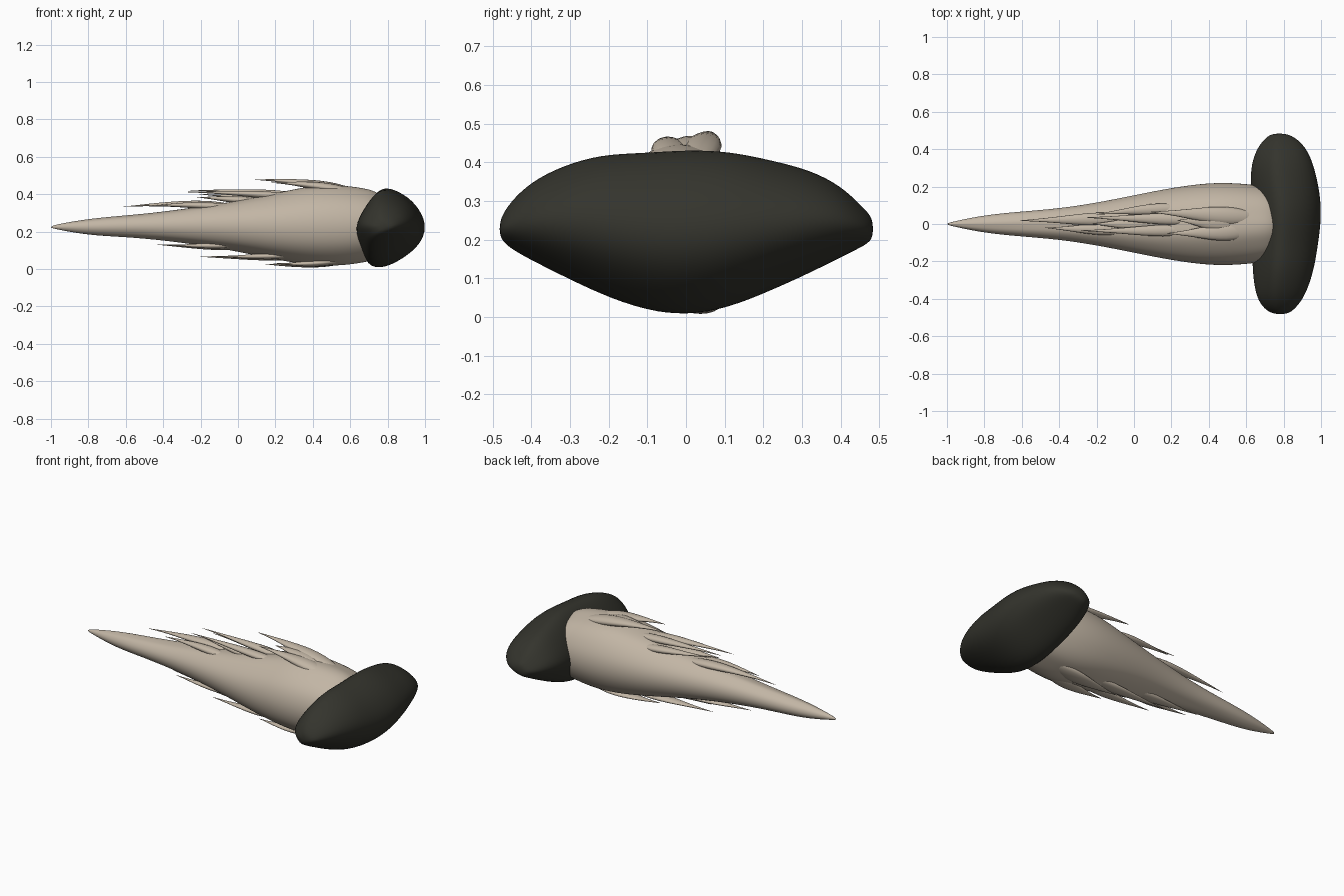
import bpy, bmesh, math

def material(name, rgb):
    m = bpy.data.materials.new(name)
    m.diffuse_color = (*rgb, 1)
    return m

STONE = material("dark stone", (0.034, 0.034, 0.026))
TAIL = material("pale beige", (0.54, 0.465, 0.375))

def loft(name, rings, mat, level=2):
    """Skin a list of closed point rings, cap both ends and smooth."""
    bm = bmesh.new()
    vr = [[bm.verts.new(p) for p in r] for r in rings]
    n = len(vr[0])
    for a, b in zip(vr, vr[1:]):
        for i in range(n):
            bm.faces.new((a[i], a[(i + 1) % n], b[(i + 1) % n], b[i]))
    bm.faces.new(vr[0][::-1])
    bm.faces.new(vr[-1])
    bmesh.ops.recalc_face_normals(bm, faces=bm.faces)
    for f in bm.faces:
        f.smooth = True
    me = bpy.data.meshes.new(name)
    bm.to_mesh(me)
    bm.free()
    me.materials.append(mat)
    ob = bpy.data.objects.new(name, me)
    bpy.context.collection.objects.link(ob)
    s = ob.modifiers.new("smooth", 'SUBSURF')
    s.levels = s.render_levels = level
    return ob

# Stone head: one angular cross-section lofted sideways along y
SECTION = [(-1, -.1), (-.68, .5), (-.32, .97), (.0, 1.04), (.55, .78), (.88, .4),
           (1.02, 0), (.86, -.42), (.4, -.76), (-.1, -1), (-.55, -1.0), (-.76, -.6)]
# y, x min, x max, z min, z max
HEAD = [(-.483, .745, .82, .205, .25), (-.455, .69, .86, .178, .296), (-.40, .65, .905, .148, .348),
        (-.32, .63, .94, .108, .388), (-.22, .62, .968, .06, .417), (-.11, .62, .985, .02, .42),
        (0, .62, 1.0, .005, .428), (.11, .615, 1.002, .025, .425), (.22, .608, .985, .07, .402),
        (.32, .615, .96, .115, .378), (.40, .645, .925, .155, .338), (.455, .69, .875, .182, .285),
        (.485, .735, .815, .2, .255)]
rings = []
for y, x0, x1, z0, z1 in HEAD:
    rings.append([((x0 + x1) / 2 + u * (x1 - x0) / 2 * 1.02, y,
                   (z0 + z1) / 2 + v * (z1 - z0) / 2 * 1.02) for u, v in SECTION])
loft("stone_head", rings, STONE)

# Tail body: x, half width, z bottom, z top
BODY = [(-1.0, .003, .220, .228), (-.97, .012, .212, .238), (-.8, .048, .180, .268), (-.6, .066, .172, .285),
        (-.4, .082, .155, .305), (-.2, .112, .13, .335), (0, .152, .098, .365),
        (.2, .192, .055, .405), (.4, .219, .022, .447), (.55, .217, .02, .445),
        (.66, .205, .034, .43), (.74, .19, .05, .412), (.8, .14, .08, .36)]
N = 24
rings = []
for x, w, z0, z1 in BODY:
    ring = []
    for i in range(N):
        a = 2 * math.pi * i / N
        side = abs(math.cos(a))
        k = 1.02 + .04 * math.sin(7 * a + 3 * x) * (1 - side)
        ring.append((x, w * math.cos(a) * k, (z0 + z1) / 2 + (z1 - z0) / 2 * math.sin(a) * k))
    rings.append(ring)
loft("tail_body", rings, TAIL)

def tuft(name, base, mid, tip, wy, wz):
    """Flattened swept-back lock of the tail, from a buried root to a sharp tip."""
    rings = []
    for i, s in enumerate((.15, .75, 1.0, .95, .7, .42, .18, .02)):
        t = i / 7
        c = [(1 - t) ** 2 * b + 2 * t * (1 - t) * m + t * t * e for b, m, e in zip(base, mid, tip)]
        rings.append([(c[0], c[1] + wy * s * math.cos(k * math.pi / 4),
                       c[2] + wz * s * math.sin(k * math.pi / 4)) for k in range(8)])
    loft(name, rings, TAIL, 1)

# Locks: root, middle, tip, half width, half height
TOP = [((.70, .03, .39), (.40, .05, .475), (.08, .065, .478), .055, .030),
       ((.68, -.03, .39), (.42, -.05, .46), (.17, -.05, .462), .055, .030),
       ((.62, .0, .39), (.40, .01, .47), (.23, .02, .455), .06, .03),
       ((.40, .02, .385), (.10, .03, .415), (-.27, .035, .422), .035, .022),
       ((.38, -.03, .375), (.08, -.04, .41), (-.30, -.035, .412), .035, .022),
       ((.30, .08, .36), (.05, .085, .385), (-.21, .05, .40), .035, .022),
       ((.22, .0, .35), (-.05, .0, .375), (-.23, .0, .385), .04, .024),
       ((.05, .03, .325), (-.28, .025, .365), (-.62, .018, .332), .04, .024),
       ((.02, -.03, .32), (-.25, -.03, .355), (-.48, -.02, .335), .035, .022)]
BOTTOM = [((.66, .03, .06), (.38, .045, .005), (.14, .03, .026), .06, .022),
          ((.62, -.05, .06), (.38, -.06, .012), (.18, -.06, .032), .05, .022),
          ((.42, .03, .07), (.10, .03, .055), (-.21, .03, .066), .045, .02),
          ((.38, -.05, .08), (.12, -.055, .06), (-.15, -.04, .068), .04, .02),
          ((.10, .0, .125), (-.15, .01, .108), (-.45, .01, .132), .045, .02),
          ((.04, -.04, .13), (-.18, -.045, .118), (-.40, -.03, .13), .03, .018)]
for label, locks in (("upper_lock", TOP), ("lower_lock", BOTTOM)):
    for i, l in enumerate(locks):
        tuft(f"{label}_{i + 1}", *l)
